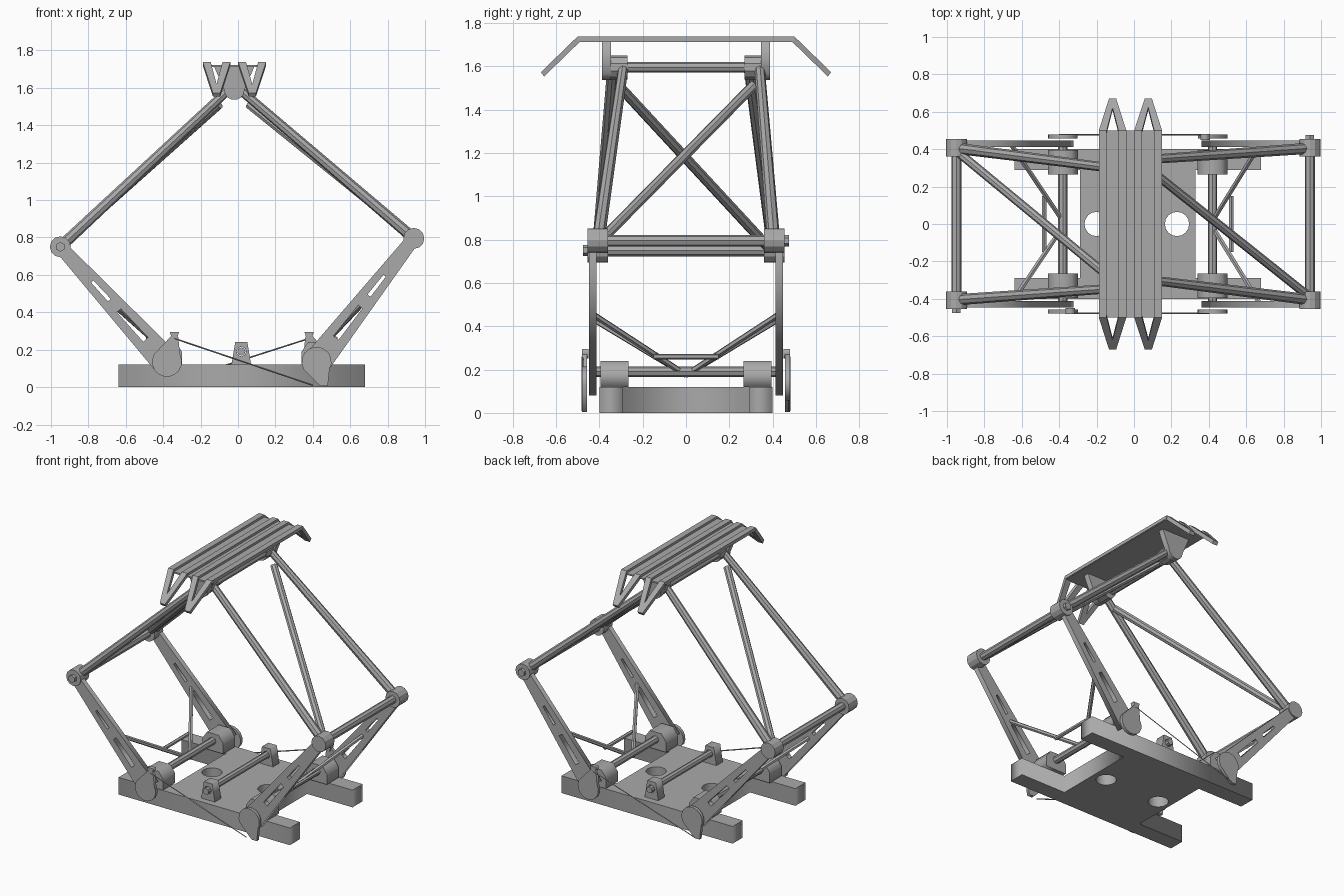
import bpy, math
from mathutils import Vector

if "Cube" in bpy.data.objects:
    bpy.data.objects.remove(bpy.data.objects["Cube"])

grey = bpy.data.materials.new("metal_grey")
grey.use_nodes = True
grey.diffuse_color = (0.4, 0.4, 0.4, 1)
grey.node_tree.nodes["Principled BSDF"].inputs["Base Color"].default_value = (0.4, 0.4, 0.4, 1)


def finish(name):
    ob = bpy.context.object
    ob.name = name
    ob.data.materials.clear()
    ob.data.materials.append(grey)
    return ob


def box(name, x, y, z):
    """Box from (low, high) pairs."""
    spans = (x, y, z)
    bpy.ops.mesh.primitive_cube_add(size=1, location=[sum(s) / 2 for s in spans])
    ob = finish(name)
    ob.scale = [abs(s[1] - s[0]) for s in spans]
    return ob


def tube(name, a, b, r=0.024, r2=None, sides=8):
    """Straight, possibly tapered, bar between two points."""
    a, b = Vector(a), Vector(b)
    bpy.ops.mesh.primitive_cone_add(vertices=sides, radius1=r, radius2=r2 or r,
                                    depth=(b - a).length, location=(a + b) / 2)
    ob = finish(name)
    ob.rotation_euler = (b - a).to_track_quat('Z', 'Y').to_euler()
    return ob


def circle(cx, cz, r, n=16, start=0.0, sweep=2 * math.pi):
    return [(cx + r * math.cos(start + sweep * i / n), cz + r * math.sin(start + sweep * i / n))
            for i in range(n)]


def sheet(name, loops, thick, at, upright=True):
    """Flat outline with holes, given thickness; upright lies in the xz plane."""
    cu = bpy.data.curves.new(name, 'CURVE')
    cu.dimensions = '2D'
    cu.fill_mode = 'BOTH'
    cu.extrude = thick / 2
    for loop in loops:
        sp = cu.splines.new('POLY')
        sp.points.add(len(loop) - 1)
        for p, (u, v) in zip(sp.points, loop):
            p.co = (u, v, 0, 1)
        sp.use_cyclic_u = True
    ob = bpy.data.objects.new(name, cu)
    bpy.context.collection.objects.link(ob)
    ob.location = (0, at, 0) if upright else (0, 0, at)
    ob.rotation_euler.x = math.pi / 2 if upright else 0
    bpy.ops.object.select_all(action='DESELECT')
    ob.select_set(True)
    bpy.context.view_layer.objects.active = ob
    bpy.ops.object.convert(target='MESH')
    return finish(name)


def bar_loop(a, b, wa, wb):
    """Tapered four-sided outline between two points."""
    a, b = Vector(a), Vector(b)
    n = (b - a).orthogonal().normalized()
    return [tuple(p) for p in (a + n * wa, b + n * wb, b - n * wb, a - n * wa)]


# Base frame: H-shaped slab with two round openings
slab = [(-0.64, -0.4), (0.68, -0.4), (0.68, -0.29), (0.33, -0.29), (0.33, 0.29), (0.68, 0.29),
        (0.68, 0.4), (-0.64, 0.4), (-0.64, 0.29), (-0.29, 0.29), (-0.29, -0.29), (-0.64, -0.29)]
sheet("base_frame", [slab, circle(-0.2, 0, 0.065), circle(0.23, 0, 0.065)], 0.12, 0.06, False)

# Central brackets and their shaft
for y in (-0.32, 0.32):
    outline = [(-0.035, 0.12), (0.07, 0.12), (0.05, 0.24), (-0.015, 0.24)]
    sheet("centre_bracket", [outline, circle(0.018, 0.19, 0.026, 8)], 0.07, y)
tube("centre_shaft", (0.018, -0.38, 0.19), (0.018, 0.38, 0.19), 0.022)

HEAD_X, HEAD_Z = -0.02, 1.59
for s, foot, knee in ((-1, (-0.38, 0.13), (-0.95, 0.75)), (1, (0.42, 0.13), (0.94, 0.795))):
    fx, fz = foot
    kx, kz = knee
    f, k = Vector(foot), Vector(knee)

    # Lower arm shaft, bearings and knee axle
    tube("lower_shaft", (fx, -0.44, 0.19), (fx, 0.44, 0.19), 0.025)
    tube("knee_tube", (kx, -0.43, kz), (kx, 0.43, kz), 0.027)
    tube("knee_pin", (kx, s * 0.4, kz), (kx, s * 0.475, kz), 0.026, sides=6)

    for e in (-1, 1):
        block = [(fx - 0.08, 0.12), (fx + 0.08, 0.12), (fx + 0.08, 0.19), (fx + 0.045, 0.24),
                 (fx - 0.045, 0.24), (fx - 0.08, 0.19)]
        sheet("bearing_block", [block], 0.13, e * 0.33)

        # Slotted tapered lower arm
        slots = [bar_loop(f.lerp(k, 0.2), f.lerp(k, 0.45), 0.017, 0.014),
                 bar_loop(f.lerp(k, 0.54), f.lerp(k, 0.7), 0.01, 0.008)]
        sheet("lower_arm", [bar_loop(foot, knee, 0.075, 0.035)] + slots, 0.035, e * 0.43)
        tube("knee_joint", (kx, e * 0.36, kz), (kx, e * 0.455, kz), 0.056, sides=12)

        # Cable cam: tip points up at one end and down at the other
        up = e * s
        start = math.radians(150 if up > 0 else -30)
        cam = circle(fx, 0.135, 0.08, 12, start, math.radians(240 * 13 / 12))
        tip = 0.27 if up > 0 else 0.005
        lean = -up * s * 0.04
        cam += [(fx + lean + 0.02 * up, tip), (fx + lean - 0.02 * up, tip)]
        sheet("cable_cam", [cam], 0.022, e * 0.468)
        if up > 0:
            sheet("cable_hook", [bar_loop((fx + lean, 0.25), (fx + lean, 0.295), 0.01, 0.025)],
                  0.03, e * 0.465)

        # V brace of the lower arms
        mid = f.lerp(k, 0.48)
        tube("lower_brace", (mid.x, e * 0.42, mid.y), (fx - s * 0.01, 0, 0.175), 0.014, sides=6)

        # Upper arm, closer in at the end where the diagonal starts
        top_y = 0.34 if up > 0 else 0.29
        tube("upper_arm", (kx, e * 0.405, kz), (HEAD_X + s * 0.03, e * top_y, HEAD_Z),
             0.03, 0.024)

    # Short tie across the V brace and diagonal of the upper frame
    tube("brace_tie", (fx + s * 0.1, -0.15, 0.26), (fx + s * 0.1, 0.15, 0.26), 0.013, sides=6)
    tube("upper_diagonal", (kx - s * 0.02, -s * 0.375, kz + 0.02),
         (HEAD_X + s * 0.08, s * 0.31, 1.51), 0.024)

    # Head cross tube
    hx = HEAD_X + s * 0.025
    tube("head_tube", (hx, -0.34, 1.595), (hx, 0.34, 1.595), 0.024)

    # Control cable between opposite cams
    tube("control_cable", (fx - s * 0.04, s * 0.478, 0.26),
         (-s * 0.4, s * 0.478, 0.01), 0.004, sides=4)

# Head joints and hanging brackets
for e in (-1, 1):
    tube("head_joint", (HEAD_X, e * 0.27, 1.595), (HEAD_X, e * 0.37, 1.595), 0.055, sides=10)
    hanger = circle(HEAD_X, 1.59, 0.055, 8, math.pi, math.pi * 8 / 7)
    hanger += [(0.09, 1.72), (-0.13, 1.72)]
    sheet("head_bracket", [hanger], 0.04, e * 0.367)

# Contact strips on a thin carrier plate, with paired horns
box("strip_carrier", (-0.185, 0.145), (-0.5, 0.5), (1.712, 1.722))
for x, tip in ((-0.167, -0.118), (-0.062, -0.111), (0.022, 0.073), (0.129, 0.08)):
    box("contact_strip", (x - 0.021, x + 0.021), (-0.5, 0.5), (1.715, 1.738))
    for e in (-1, 1):
        verts = []
        for cx, w, y, z in ((x, 0.021, 0.5, 1.738), (tip, 0.016, 0.67, 1.573)):
            for dx, dy, dz in ((-w, 0, 0), (w, 0, 0), (w, -0.015, -0.02), (-w, -0.015, -0.02)):
                verts.append((cx + dx, e * (y + dy), z + dz))
        faces = [(0, 1, 5, 4), (1, 2, 6, 5), (2, 3, 7, 6), (3, 0, 4, 7), (3, 2, 1, 0), (4, 5, 6, 7)]
        if e < 0:
            faces = [fc[::-1] for fc in faces]
        me = bpy.data.meshes.new("horn")
        me.from_pydata(verts, [], [fc[::-1] for fc in faces])
        me.materials.append(grey)
        bpy.context.collection.objects.link(bpy.data.objects.new("horn", me))
